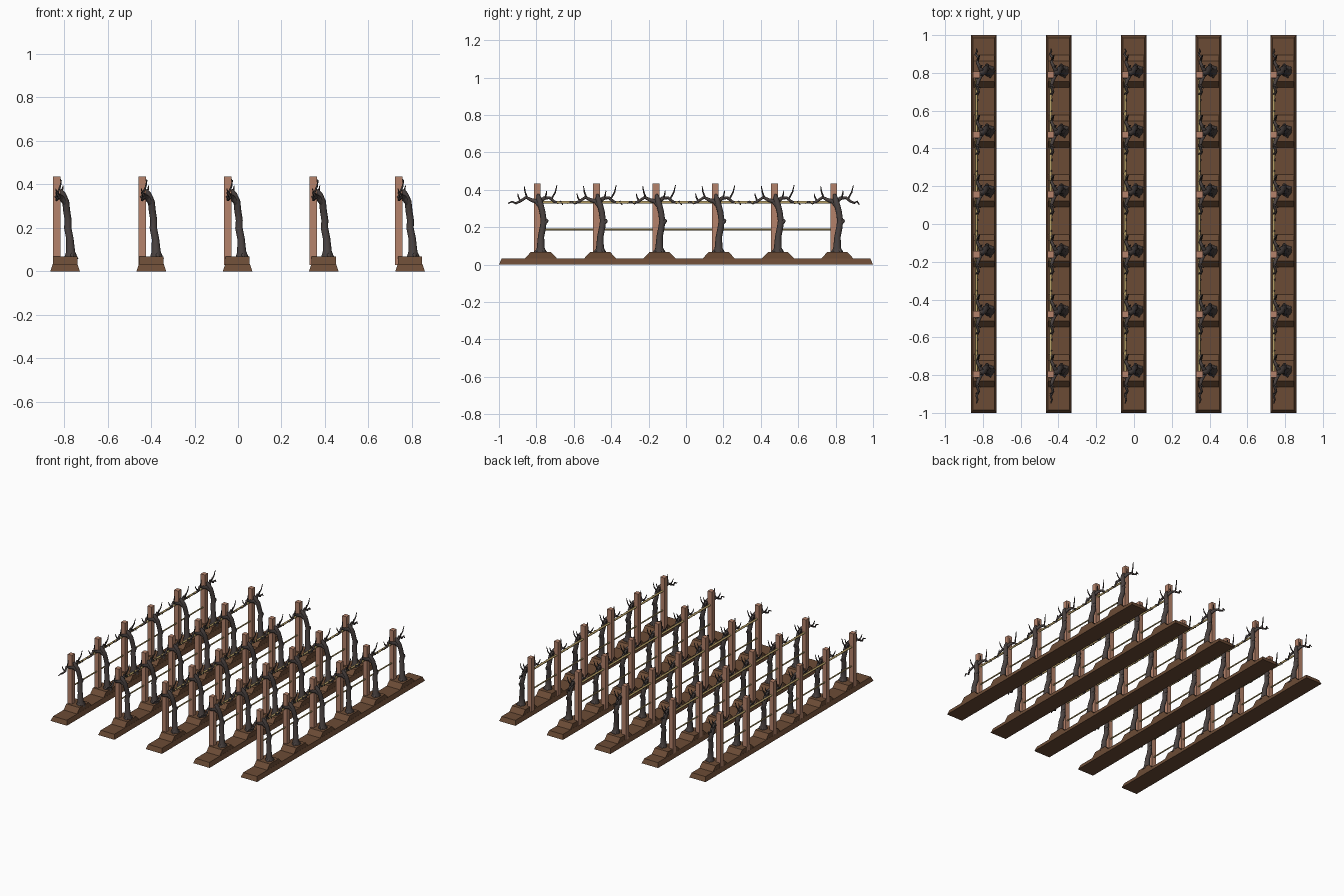
import bpy
import bmesh
from math import radians, tau
from mathutils import Vector, Matrix

if "Cube" in bpy.data.objects:
    bpy.data.objects.remove(bpy.data.objects["Cube"])


def material(name, rgb):
    m = bpy.data.materials.new(name)
    m.use_nodes = True
    m.diffuse_color = (*rgb, 1)
    m.node_tree.nodes["Principled BSDF"].inputs["Base Color"].default_value = (*rgb, 1)
    return m


SOIL = material("brown soil", (0.148, 0.071, 0.036))
WOOD = material("post wood", (0.46, 0.225, 0.145))
BARK = material("dark bark", (0.068, 0.054, 0.051))
WIRE = material("straw wire", (0.50, 0.37, 0.14))


def to_mesh(bm, name, mat, smooth=False):
    bmesh.ops.recalc_face_normals(bm, faces=bm.faces)
    mesh = bpy.data.meshes.new(name)
    bm.to_mesh(mesh)
    bm.free()
    mesh.materials.append(mat)
    if smooth:
        mesh.shade_smooth()
        mesh.set_sharp_from_angle(angle=radians(50))
    return mesh


def place(mesh, name, location):
    ob = bpy.data.objects.new(name, mesh)
    ob.location = location
    bpy.context.collection.objects.link(ob)


def bridge(bm, rings):
    """Skin a list of rings and cap both ends."""
    n = len(rings[0])
    for a, b in zip(rings, rings[1:]):
        for i in range(n):
            j = (i + 1) % n
            bm.faces.new((a[i], a[j], b[j], b[i]))
    bm.faces.new(rings[0][::-1])
    bm.faces.new(rings[-1])


def frustum(bm, x0, x1, y0, y1, z0, z1, inset_x=0.0, inset_y=0.0):
    """Box whose top is pulled in on each axis."""
    rings = []
    for z, ix, iy in ((z0, 0, 0), (z1, inset_x, inset_y)):
        rings.append([bm.verts.new(p) for p in (
            (x0 + ix, y0 + iy, z), (x1 - ix, y0 + iy, z),
            (x1 - ix, y1 - iy, z), (x0 + ix, y1 - iy, z))])
    bridge(bm, rings)


def limb(bm, points, sides=12):
    """Tapered branch through (x, y, z, radius) points."""
    pts = [Vector(p[:3]) for p in points]
    normal = Vector((1, 0.1, 0))
    rings = []
    for i, p in enumerate(pts):
        axis = (pts[min(i + 1, len(pts) - 1)] - pts[max(i - 1, 0)]).normalized()
        normal = (normal - axis * normal.dot(axis)).normalized()
        rings.append([bm.verts.new(
            p + Matrix.Rotation(tau * k / sides, 3, axis) @ normal * points[i][3])
            for k in range(sides)])
    bridge(bm, rings)


# Soil bed with a mound for each vine
PLANT_Y = [-0.795 + 0.317 * i for i in range(6)]
bm = bmesh.new()
frustum(bm, -0.068, 0.068, -1, 1, 0, 0.033, 0.011, 0.014)
for y in PLANT_Y:
    frustum(bm, -0.056, 0.056, y - 0.07, y + 0.108, 0.03, 0.067, 0, 0.035)
bed_mesh = to_mesh(bm, "soil_bed", SOIL)

# Square post
bm = bmesh.new()
frustum(bm, -0.0175, 0.0175, -0.018, 0.018, 0.03, 0.435)
post_mesh = to_mesh(bm, "post", WOOD)

# Vine: trunk, knot, crown, roots, arms and twigs
bm = bmesh.new()
limb(bm, [(0.066, 0.02, 0.055, 0.034), (0.064, 0.018, 0.09, 0.021),
          (0.061, 0.02, 0.15, 0.017), (0.051, 0.03, 0.2, 0.017),
          (0.053, 0.034, 0.235, 0.016), (0.046, 0.028, 0.28, 0.016),
          (0.042, 0.018, 0.32, 0.016), (0.028, 0.008, 0.355, 0.014),
          (0.018, 0.004, 0.375, 0.007)], 14)
limb(bm, [(0.054, 0.03, 0.215, 0.013), (0.056, 0.05, 0.235, 0.011),
          (0.056, 0.057, 0.24, 0.005)])
limb(bm, [(0.042, 0.018, 0.31, 0.012), (0.024, 0.0, 0.335, 0.013),
          (0.004, -0.012, 0.345, 0.011), (-0.006, -0.02, 0.34, 0.005)])
for dx, dy in ((0.026, 0.02), (0.008, -0.036), (-0.015, 0.03)):
    limb(bm, [(0.066, 0.02, 0.085, 0.013),
              (0.066 + dx * 0.6, 0.02 + dy * 0.6, 0.073, 0.010),
              (0.066 + dx, 0.02 + dy, 0.063, 0.004)])
limb(bm, [(0.028, 0.01, 0.335, 0.013), (0.01, -0.03, 0.345, 0.01),
          (0.002, -0.06, 0.36, 0.008), (0.012, -0.09, 0.34, 0.007),
          (0.0, -0.115, 0.328, 0.006), (0.006, -0.135, 0.337, 0.005),
          (0.0, -0.155, 0.328, 0.003)])
limb(bm, [(0.03, 0.012, 0.335, 0.013), (0.018, 0.038, 0.356, 0.01),
          (0.004, 0.065, 0.358, 0.008), (0.01, 0.09, 0.338, 0.007),
          (-0.004, 0.11, 0.33, 0.006), (0.004, 0.125, 0.338, 0.005),
          (0.0, 0.137, 0.32, 0.003)])
TWIGS = [((0.004, -0.055), (0.022, -0.07), 0.36, 0.42),
         ((0.012, -0.09), (-0.004, -0.105), 0.34, 0.38),
         ((0.018, 0.04), (0.03, 0.05), 0.355, 0.395),
         ((0.004, 0.075), (0.018, 0.105), 0.35, 0.425)]
for (x0, y0), (x1, y1), z0, z1 in TWIGS:
    limb(bm, [(x0, y0, z0, 0.005),
              (x0 * 0.3 + x1 * 0.7, y0 * 0.3 + y1 * 0.7, (z0 + z1) / 2, 0.004),
              (x1, y1, z1, 0.002)])
vine_mesh = to_mesh(bm, "vine", BARK, smooth=True)

# Support wires between the end posts
bm = bmesh.new()
for z, r in ((0.333, 0.007), (0.188, 0.005)):
    limb(bm, [(0, PLANT_Y[0], z, r), (0, PLANT_Y[-1], z, r)], 14)
wire_mesh = to_mesh(bm, "wires", WIRE, smooth=True)

# Five planted rows
for row in range(5):
    bed_x = -0.795 + 0.3965 * row
    plant_x = -0.834 + 0.3935 * row
    place(bed_mesh, f"soil_bed_{row + 1}", (bed_x, 0, 0))
    place(wire_mesh, f"wires_{row + 1}", (plant_x, 0, 0))
    for i, y in enumerate(PLANT_Y):
        place(post_mesh, f"post_{row + 1}_{i + 1}", (plant_x, y, 0))
        place(vine_mesh, f"vine_{row + 1}_{i + 1}", (plant_x, y, 0))
